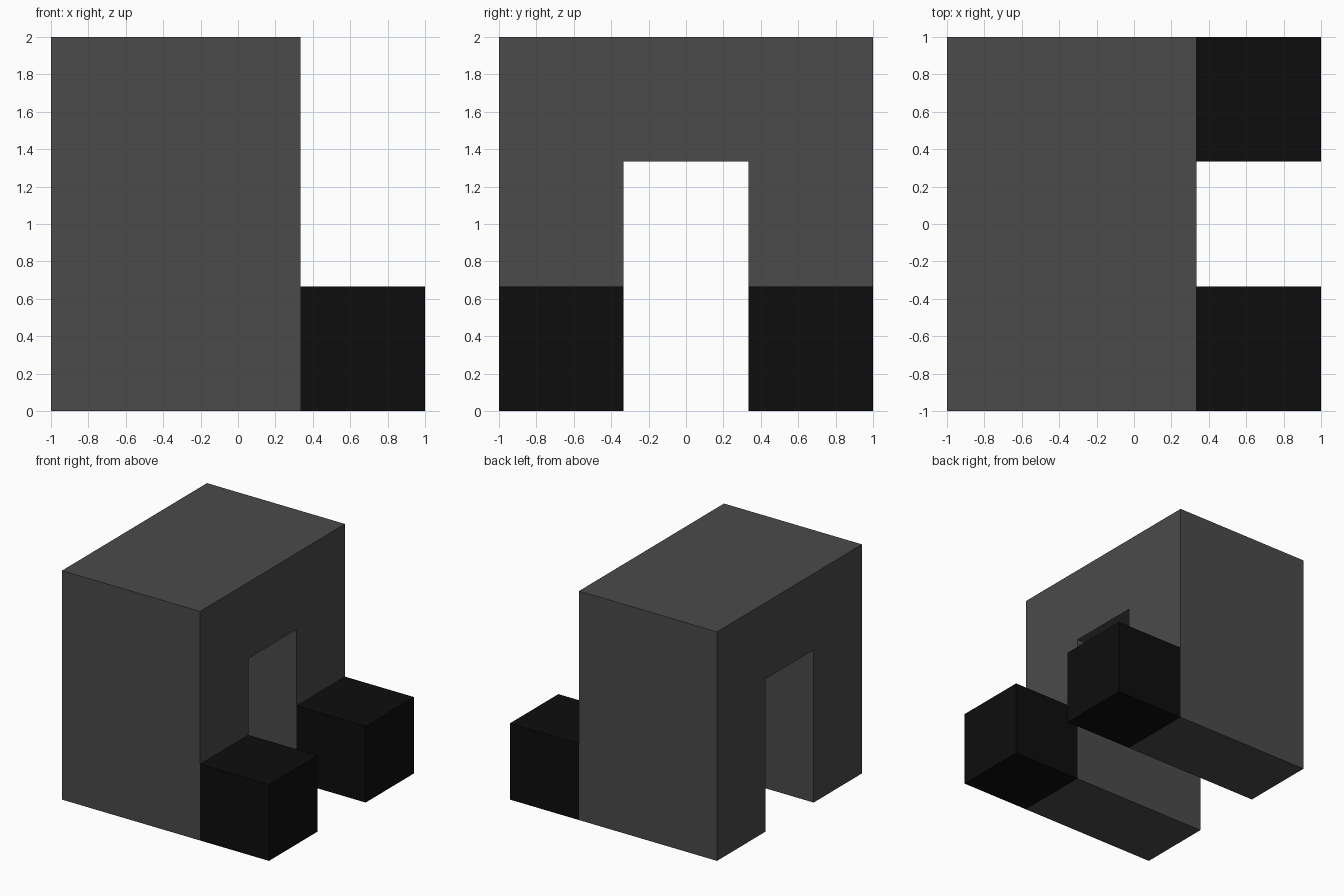
import bpy
import bmesh

if "Cube" in bpy.data.objects:
    bpy.data.objects.remove(bpy.data.objects["Cube"])

U = 2 / 3  # the model sits on a grid of three units per side


def material(name, value):
    mat = bpy.data.materials.new(name)
    mat.diffuse_color = (value, value, value, 1)
    mat.use_nodes = True
    mat.node_tree.nodes["Principled BSDF"].inputs["Base Color"].default_value = mat.diffuse_color
    return mat


def prism(name, profile, x0, x1, mat):
    """Extrude a y-z profile along x from x0 to x1."""
    bm = bmesh.new()
    face = bm.faces.new([bm.verts.new((x0, y, z)) for y, z in profile])
    ext = bmesh.ops.extrude_face_region(bm, geom=[face])
    moved = [v for v in ext["geom"] if isinstance(v, bmesh.types.BMVert)]
    bmesh.ops.translate(bm, verts=moved, vec=(x1 - x0, 0, 0))
    bmesh.ops.recalc_face_normals(bm, faces=bm.faces)
    mesh = bpy.data.meshes.new(name)
    bm.to_mesh(mesh)
    bm.free()
    mesh.materials.append(mat)
    obj = bpy.data.objects.new(name, mesh)
    bpy.context.collection.objects.link(obj)
    return obj


grey = material("dark grey", 0.069)
black = material("black", 0.004)

# Arch-shaped body with a passage running through it
half = [(1, 2), (1, 0), (U / 2, 0), (U / 2, 2 * U)]
arch = half + [(-y, z) for y, z in reversed(half)]
prism("arch_body", arch, -1, U / 2, grey)

# Two black foot blocks in front of the arch legs
for side, label in ((-1, "front"), (1, "back")):
    a, b = side * U / 2, side
    prism(f"{label}_foot_block", [(a, 0), (b, 0), (b, U), (a, U)], U / 2, 1, black)
